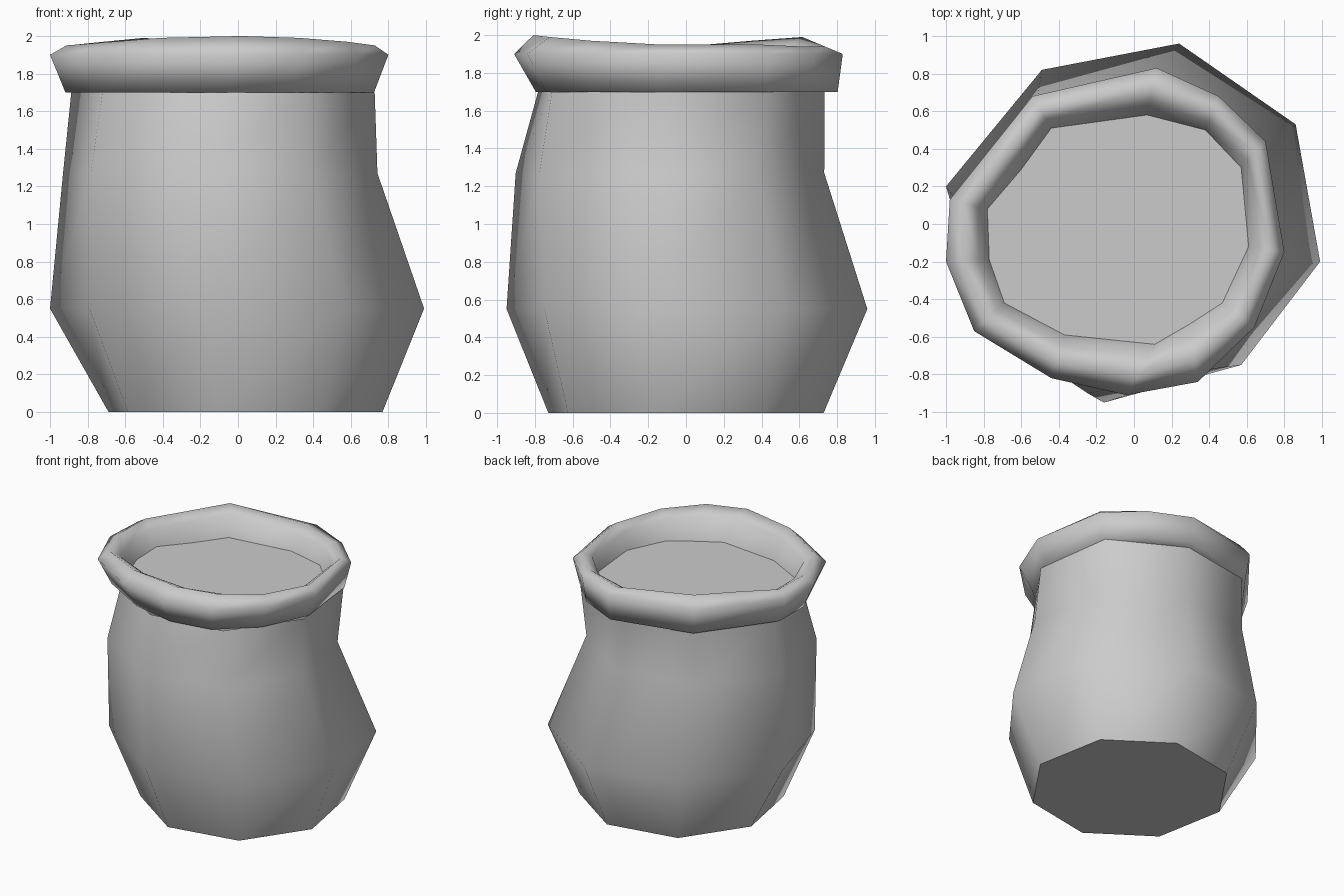
import bpy, bmesh
from math import cos, sin, radians
from mathutils import Vector

cube = bpy.data.objects.get("Cube")
if cube:
    bpy.data.objects.remove(cube)

GREY = (0.6, 0.6, 0.6, 1)
cloth = bpy.data.materials.new("grey_cloth")
cloth.use_nodes = True
cloth.diffuse_color = GREY
cloth.node_tree.nodes["Principled BSDF"].inputs["Base Color"].default_value = GREY


def loft(name, rings, cap_start=False, cap_end=False, angle=60):
    """Bridge equal-length rings of points, from the outside bottom upwards."""
    bm = bmesh.new()
    loops = [[bm.verts.new(p) for p in ring] for ring in rings]
    n = len(loops[0])
    for low, high in zip(loops, loops[1:]):
        for i in range(n):
            j = (i + 1) % n
            bm.faces.new((low[i], low[j], high[j], high[i]))
    if cap_start:
        bm.faces.new(loops[0][::-1])
    if cap_end:
        bm.faces.new(loops[-1])
    mesh = bpy.data.meshes.new(name)
    bm.to_mesh(mesh)
    bm.free()
    mesh.materials.append(cloth)
    obj = bpy.data.objects.new(name, mesh)
    bpy.context.collection.objects.link(obj)
    bpy.ops.object.select_all(action="DESELECT")
    obj.select_set(True)
    bpy.context.view_layer.objects.active = obj
    bpy.ops.object.shade_smooth_by_angle(angle=radians(angle))
    return obj


# Sack body: crooked eight-sided rings, anticlockwise from the left side
SIDES = 8
belly = [(0.99, -0.2), (0.86, 0.53), (0.24, 0.96), (-0.49, 0.82),
         (-1.0, 0.2), (-0.79, -0.51), (-0.16, -0.95), (0.57, -0.75)]
chest = [0.83, 0.83, 0.83, 0.83, 0.88, 0.85, 0.84, 0.83]
neck = [0.82, 0.85, 0.78, 0.79, 0.83, 0.77, 0.77, 0.81]


def body_ring(x, y, z, radii):
    turns = [radians(k * 360 / SIDES - 12) for k in range(SIDES)]
    return [(x + r * cos(a), y + r * sin(a), z) for a, r in zip(turns, radii)]


loft("sack_body", [
    body_ring(0.04, 0, 0, [0.745] * SIDES),
    [(x, y, 0.55) for x, y in belly],
    body_ring(-0.07, -0.08, 1.27, chest),
    body_ring(-0.075, -0.03, 1.70, neck),
], cap_start=True)

# Rolled rim: outer bulge, inner mouth and crest heights, anticlockwise from the left
outer = [(0.80, -0.15), (0.70, 0.44), (0.45, 0.68), (0.12, 0.83), (-0.54, 0.68),
         (-0.78, 0.38), (-0.98, 0.13), (-1.0, -0.2), (-0.85, -0.57),
         (-0.44, -0.82), (-0.04, -0.91), (0.34, -0.84), (0.64, -0.55)]
inner = [(0.61, -0.12), (0.57, 0.30), (0.38, 0.50), (0.07, 0.58), (-0.44, 0.51),
         (-0.60, 0.29), (-0.78, 0.08), (-0.77, -0.19), (-0.69, -0.42),
         (-0.37, -0.59), (0.11, -0.64), (0.30, -0.53), (0.47, -0.42)]
heights = [1.95, 1.95, 1.94, 1.94, 1.99, 1.97, 1.95, 1.95, 1.96,
           1.99, 2.0, 1.99, 1.97]
middle = Vector((-0.08, -0.03))
FLOOR = 1.77

under, hem, bulge, crest, lip, mouth = [], [], [], [], [], []
for o, i, top in zip(map(Vector, outer), map(Vector, inner), heights):
    # The hem hangs looser towards the back
    slack = 0.92 + 0.05 * (o - middle).normalized().y
    under.append((*middle.lerp(o, 0.78), 1.70))
    hem.append((*middle.lerp(o, slack), 1.70))
    bulge.append((*o, 1.90))
    crest.append((*o.lerp(i, 0.38), top))
    lip.append((*o.lerp(i, 0.75), top - 0.05))
    mouth.append((*i, FLOOR))

loft("rolled_rim", [under, hem, bulge, crest, lip, mouth], angle=100)

# Contents filling the mouth
loft("sack_contents", [mouth], cap_end=True)
